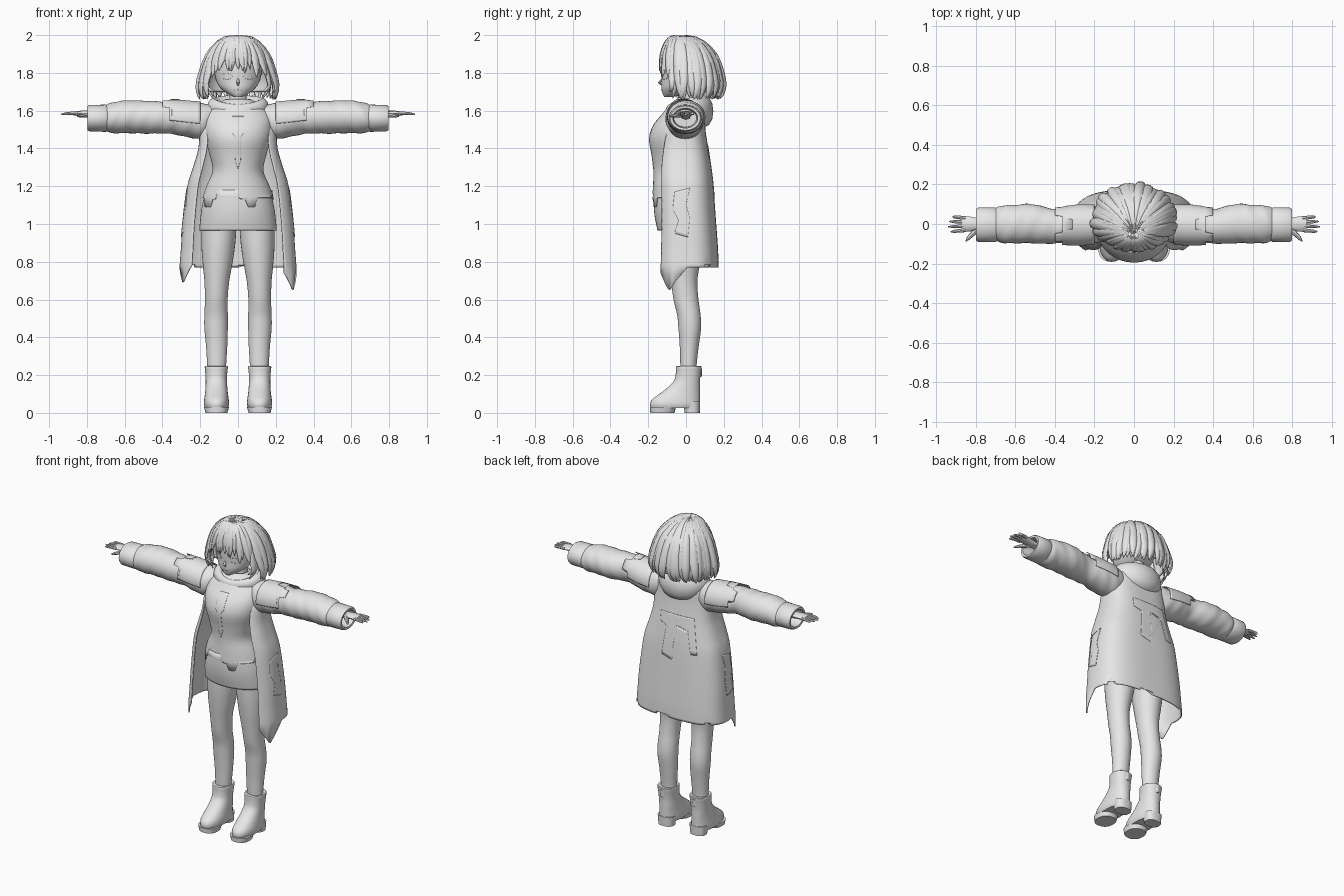
import bpy, bmesh, math, random
from math import sin, cos, pi, radians
from mathutils import Vector
from mathutils.bvhtree import BVHTree

if "Cube" in bpy.data.objects:
    bpy.data.objects.remove(bpy.data.objects["Cube"])
random.seed(4)
TAU = 2 * pi

grey = bpy.data.materials.new("plain_grey")
grey.use_nodes = True
grey.diffuse_color = (0.8, 0.8, 0.8, 1)
grey.node_tree.nodes["Principled BSDF"].inputs["Base Color"].default_value = (0.8, 0.8, 0.8, 1)


def finish(name, bm, thick=0, angle=40):
    bmesh.ops.recalc_face_normals(bm, faces=bm.faces)
    mesh = bpy.data.meshes.new(name)
    bm.to_mesh(mesh)
    bm.free()
    mesh.materials.append(grey)
    for p in mesh.polygons:
        p.use_smooth = True
    mesh.set_sharp_from_angle(angle=radians(angle))
    ob = bpy.data.objects.new(name, mesh)
    bpy.context.scene.collection.objects.link(ob)
    if thick:
        mod = ob.modifiers.new("thickness", "SOLIDIFY")
        mod.thickness, mod.offset = thick, 0
    return ob


def smooth(rows, k):
    """Catmull-Rom interpolation of rows of numbers, k steps per span."""
    rows = [Vector(r) for r in rows]
    out = []
    for i in range(len(rows) - 1):
        a, b, c, d = rows[max(i - 1, 0)], rows[i], rows[i + 1], rows[min(i + 2, len(rows) - 1)]
        for j in range(k):
            t = j / k
            out.append(b + (c - a) * (t / 2) + (a * 2 - b * 5 + c * 4 - d) * (t * t / 2)
                       + (b * 3 - a - c * 3 + d) * (t ** 3 / 2))
    return out + [rows[-1]]


def skin(bm, rings, closed=True, cap=True, loop=False):
    rings = [[bm.verts.new(p) for p in r] for r in rings]
    n = len(rings[0])
    for a, b in zip(rings, rings[1:] + (rings[:1] if loop else [])):
        for i in range(n if closed else n - 1):
            j = (i + 1) % n
            bm.faces.new((a[i], a[j], b[j], b[i]))
    if cap and closed and not loop:
        bm.faces.new(rings[0])
        bm.faces.new(rings[-1])


def power(v, e):
    return math.copysign(abs(v) ** e, v)


def loft(name, rows, axis="z", n=32, arc=180, e=1.0, k=4, side=1, hem=None, cap=True, thick=0, ripple=0):
    """Rows are (station, centre u, centre v, radius u, radius v)."""
    closed = arc == 180
    angles = [radians(arc) * (2 * i / n - 1) for i in range(n if closed else n + 1)]
    rings = []
    rows = smooth(rows, k)
    for i, (t, u, v, ru, rv) in enumerate(rows):
        ring = []
        for f in angles:
            g = 1 + ripple * sin(55 * t + 2 * f) * sin(23 * t + f)
            a, b = u + g * ru * power(sin(f), e), v + g * rv * power(cos(f), e)
            s = hem(f) if hem and i == len(rows) - 1 else t
            ring.append((side * a, b, s) if axis == "z" else (side * s, a, b))
        rings.append(ring)
    bm = bmesh.new()
    skin(bm, rings, closed, cap)
    return finish(name, bm, thick)


def sweep(bm, pts, wide, tall, normals, n=8, loop=False):
    """Elliptical section carried along a path."""
    pts = [Vector(p) for p in pts]
    m, rings = len(pts), []
    for i, p in enumerate(pts):
        ahead = pts[(i + 1) % m] if loop else pts[min(i + 1, m - 1)]
        back = pts[i - 1] if loop or i else p
        across = (ahead - back).cross(normals[i]).normalized()
        up = across.cross(ahead - back).normalized()
        rings.append([p + across * wide[i] * cos(TAU * j / n) + up * tall[i] * sin(TAU * j / n) for j in range(n)])
    skin(bm, rings, loop=loop)


def patch(name, outline, target, axis, sign, gap=0.005):
    """Thin plate draped on a part, seen along an axis from its + or - side."""
    src = bmesh.new()
    src.from_mesh(target.data)
    tree = BVHTree.FromBMesh(src)
    src.free()
    bm = bmesh.new()
    bm.faces.new([bm.verts.new((a, sign, z) if axis == "y" else (sign, a, z)) for a, z in outline])
    bmesh.ops.triangulate(bm, faces=bm.faces)
    bmesh.ops.subdivide_edges(bm, edges=bm.edges, cuts=9, use_grid_fill=True)
    ray = Vector((0, -sign, 0) if axis == "y" else (-sign, 0, 0))
    for v in list(bm.verts):
        hit = tree.ray_cast(v.co, ray)[0]
        if hit:
            v.co = hit - ray * gap
        else:
            bm.verts.remove(v)
    return finish(name, bm, 0.002)


def fb(z, rx, front, back):
    """Row given by its front and back depth."""
    return (z, 0, (front + back) / 2, rx, (back - front) / 2)


# Head, face and neck
head = loft("head", [fb(1.672, .02, -.115, -.07), fb(1.69, .055, -.124, 0), fb(1.72, .093, -.13, .06),
                     fb(1.76, .116, -.13, .11), fb(1.82, .128, -.132, .15), fb(1.88, .125, -.125, .15),
                     fb(1.93, .1, -.1, .12), fb(1.965, .05, -.05, .07)])
loft("neck", [(1.58, 0, .02, .06, .055), (1.64, 0, .02, .045, .045), (1.74, 0, .02, .045, .045)])
nose = bmesh.new()
sweep(nose, [(0, -.125, 1.77), (0, -.141, 1.748), (0, -.128, 1.735)], [.004, .009, .005], [.004, .008, .004],
      [Vector((0, -1, 0))] * 3)
finish("nose", nose)
patch("mouth", [(-.018, 1.708), (0, 1.705), (.018, 1.708), (0, 1.711)], head, "y", -1, .002)
for s, tag in ((1, "left"), (-1, "right")):
    patch(tag + "_eye", [(s * .058 + .028 * cos(TAU * i / 12), 1.782 + .017 * sin(TAU * i / 12)) for i in range(12)],
          head, "y", -1, .002)

# Hair: inner cap and overlapping tapered locks
loft("hair_cap", [(1.96, 0, .02, .065, .07), (1.91, 0, .025, .125, .125), (1.84, 0, .025, .155, .145),
                  (1.76, 0, .03, .172, .15), (1.7, 0, .03, .165, .145)], arc=105, thick=.01)
profile = smooth([(.02, 1.978), (.35, 1.978), (.65, 1.94), (.87, 1.88), (1, 1.8), (1.06, 1.74), (1.03, 1.69), (.96, 1.66)], 8)
hair = bmesh.new()
COUNT = 34
for layer in range(2):
    for i in range(COUNT):
        f = TAU * (i + layer / 2) / COUNT + random.uniform(-.08, .08)
        off = abs(pi - f)
        end = .58 if off < .6 else .64 if off < 1.05 else 1
        end -= random.uniform(0, .07)
        grow = random.uniform(.93, 1.04) - .03 * layer
        twist = random.uniform(-.16, .16)
        pts, wide, tall, ups = [], [], [], []
        for j in range(13):
            u = j / 12
            r, z = profile[round(u * end * (len(profile) - 1))]
            a = f + twist * u * u
            r *= 1 + (grow - 1) * u
            pts.append(((.17 + .035 * u * end) * r * sin(a), -.04 * (1 - r) + r * (.02 + .165 * cos(a)), z))
            wide.append((.006 + .026 * min(r, 1)) * (1 - .95 * u ** 4))
            tall.append(.019 * (1 - .9 * u ** 4))
            ups.append(Vector((sin(a), cos(a), .9 - .9 * u)))
        sweep(hair, pts, wide, tall, ups)
# Long locks framing the face
for s in (1, -1):
    for y, z in ((-.06, 1.665), (-.075, 1.7)):
        sweep(hair, smooth([(s * .13, y + .02, 1.88), (s * .152, y, 1.8), (s * .165, y, 1.73), (s * .13, y - .01, z)], 4),
              [.02 * (1 - .9 * (j / 12) ** 3) for j in range(13)], [.012 * (1 - .8 * (j / 12) ** 3) for j in range(13)],
              [Vector((s, -.5, 0))] * 13)
finish("hair_locks", hair, angle=60)

# Hooded top with a ragged hem, and the skirt below it
top = loft("hooded_top", [fb(1.66, .06, -.05, .07), fb(1.63, .12, -.085, .085), fb(1.58, .17, -.125, .09),
                          fb(1.52, .178, -.172, .09), fb(1.45, .17, -.192, .085), fb(1.36, .146, -.178, .08),
                          fb(1.28, .132, -.17, .08), fb(1.2, .165, -.172, .1), fb(1.13, .188, -.175, .115)],
           n=64, cap=False, thick=.005, hem=lambda f: 1.18 - .04 * (sin(3 * f + .6) > 0) - .05 * (sin(5 * f) > .2))
skirt = loft("skirt", [fb(1.28, .13, -.16, .07), fb(1.2, .16, -.165, .095), fb(1.1, .187, -.168, .11),
                       fb(1.03, .197, -.162, .115), fb(.965, .203, -.148, .115)], n=48, cap=False, thick=.005)
patch("front_strip", [(-.03, 1.57), (.03, 1.57), (.03, 1.48), (.015, 1.46), (.015, 1.34), (0, 1.29),
                      (-.015, 1.34), (-.015, 1.46), (-.03, 1.48)], top, "y", -1, .003)

# Hood: a thick ring at the neck, hanging deep at the back
hood = bmesh.new()
ring = [TAU * i / 48 for i in range(48)]
deep = [(1 + cos(a)) / 2 for a in ring]
sweep(hood, [(.128 * sin(a), .007 + .09 * cos(a), 1.622 - .025 * cos(a) - .045 * (1 - d) ** 3) for a, d in zip(ring, deep)],
      [.024 + .024 * d for d in deep], [.032 + .053 * d ** 1.5 for d in deep], [Vector((0, 0, 1))] * 48, 12, True)
finish("hood", hood)


# Long open coat: stepped hem, front corners hanging to points
def coat_hem(f):
    turn = abs(math.degrees(f))
    if turn < 92:
        return .77 + .03 * (sin(7 * f + 1) > .85)
    return (.645 if f > 0 else .685) + .0045 * abs(turn - 113)


coat = loft("coat", [(1.63, 0, .02, .13, .07), (1.58, 0, .01, .175, .085), (1.5, 0, -.01, .198, .11),
                     (1.4, 0, -.015, .207, .13), (1.3, 0, -.015, .235, .145), (1.2, 0, -.01, .265, .152),
                     (1.0, 0, -.003, .29, .16), (.86, 0, 0, .3, .167), (.77, 0, 0, .307, .17)],
            n=72, arc=134, e=.7, thick=.006, hem=coat_hem)
patch("coat_back_panel", [(-.13, 1.42), (.1, 1.42), (.1, 1.36), (.05, 1.34), (.07, 1.16), (0, 1.14), (-.02, 1.36),
                          (-.1, 1.34), (-.13, 1.2), (-.17, 1.2)], coat, "y", 1, .004)
for s, tag in ((1, "left"), (-1, "right")):
    patch(tag + "_coat_pocket", [(-.06, 1.17), (.02, 1.19), (.0, 1.1), (.02, 1.03), (.01, .93), (-.06, .95), (-.04, 1.02),
                                 (-.07, 1.08)], coat, "x", s, .005)

# Paired sleeves, hands, legs and boots
for s, tag in ((1, "left_"), (-1, "right_")):
    loft(tag + "sleeve", [(.14, 0, 1.545, .075, .085), (.19, -.003, 1.542, .092, .095), (.26, -.005, 1.55, .1, .091),
                          (.33, -.006, 1.56, .092, .086), (.39, -.012, 1.562, .086, .084),
                          (.5, 0, 1.567, .098, .087), (.6, 0, 1.566, .097, .086), (.67, 0, 1.563, .093, .08),
                          (.71, -.003, 1.56, .075, .064)], "x", side=s, k=6, ripple=.035)
    loft(tag + "shoulder_flap", [(.2, -.003, 1.548, .099, .098), (.28, -.005, 1.556, .102, .097),
                                 (.38, -.01, 1.567, .094, .094)],
         "x", n=40, arc=100, side=s, thick=.004, hem=lambda f: .4 - .05 * (sin(4 * f + 1) > 0) - .04 * (cos(3 * f) > .3))
    loft(tag + "cuff", [(.69, -.004, 1.56, .08, .068), (.7, -.004, 1.56, .087, .072), (.785, -.004, 1.56, .087, .07),
                        (.797, -.004, 1.56, .08, .064), (.795, -.004, 1.56, .066, .052), (.72, -.004, 1.56, .06, .046)],
         "x", k=1, side=s)
    hand = bmesh.new()
    up = [Vector((0, 0, 1))] * 4

    def limb(pts, wide, tall):
        sweep(hand, [(s * x, y, z) for x, y, z in pts], wide, tall, up)

    limb([(.7, 0, 1.575), (.78, 0, 1.58), (.83, 0, 1.585), (.87, 0, 1.585)], [.028, .028, .038, .036], [.025, .02, .015, .01])
    for y, tip in ((.03, .915), (.01, .933), (-.011, .938), (-.031, .925)):
        limb([(.85, y, 1.585), (.88, y * 1.1, 1.586), (.91, y * 1.2, 1.584), (tip, y * 1.25, 1.58)],
             [.01, .009, .008, .003], [.01, .009, .008, .003])
    limb([(.78, -.015, 1.578), (.81, -.045, 1.575), (.835, -.07, 1.572), (.85, -.088, 1.57)],
         [.014, .013, .01, .003], [.014, .012, .009, .003])
    finish(tag + "hand", hand)

    loft(tag + "leg", [(.18, .114, .015, .048, .042), (.25, .113, .013, .05, .043), (.35, .113, .017, .056, .05),
                       (.45, .116, .02, .062, .06), (.52, .116, .015, .062, .062), (.6, .115, 0, .06, .066),
                       (.7, .112, -.01, .066, .07), (.8, .108, -.008, .08, .085), (.9, .104, -.002, .09, .1),
                       (1.02, .1, 0, .094, .105)], side=s)
    loft(tag + "boot", [(.025, .114, -.058, .06, .128), (.045, .114, -.058, .066, .132), (.07, .114, -.053, .065, .127),
                        (.1, .114, -.034, .061, .108), (.13, .114, -.014, .058, .088), (.17, .115, .005, .056, .069),
                        (.21, .115, .012, .058, .066), (.245, .115, .015, .061, .067), (.245, .115, .015, .05, .05)],
         e=.9, side=s)
    loft(tag + "boot_sole", [(0, .114, -.125, .058, .064), (.03, .114, -.122, .066, .069)], k=1, e=.85, side=s)
    loft(tag + "boot_heel", [(0, .114, .033, .05, .04), (.06, .114, .03, .056, .045)], k=1, e=.8, side=s)
    tab = bmesh.new()
    sweep(tab, [(s * .115, .079, .19), (s * .115, .082, .235)], [.012, .012], [.004, .004], [Vector((0, 1, 0))] * 2)
    finish(tag + "boot_pull_tab", tab)
